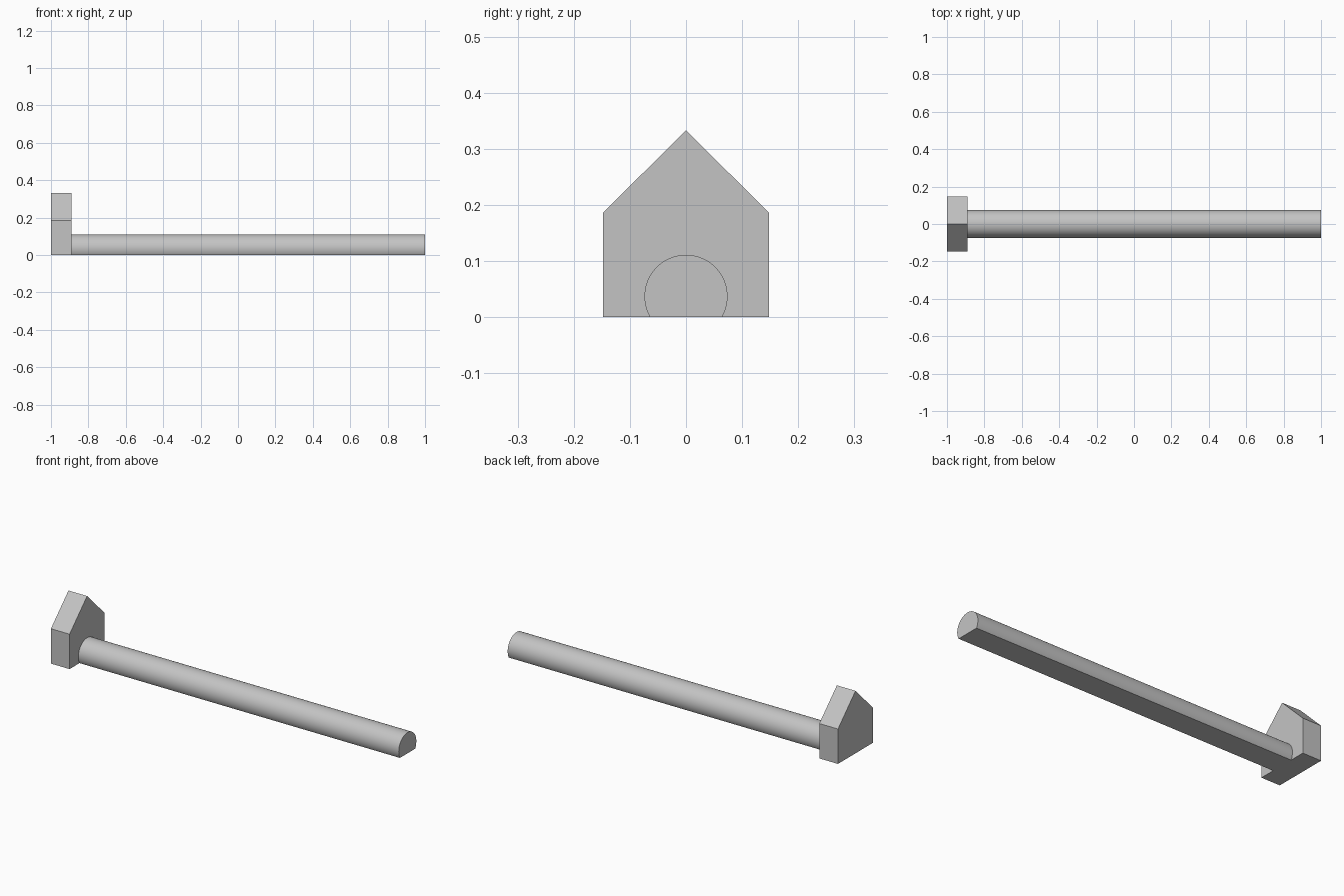
import bpy, bmesh, math

cube = bpy.data.objects.get("Cube")
if cube:
    bpy.data.objects.remove(cube, do_unlink=True)

# Single plain grey
GREY = (0.55, 0.55, 0.55, 1)
grey = bpy.data.materials.new("plain grey")
grey.use_nodes = True
grey.diffuse_color = GREY
grey.node_tree.nodes["Principled BSDF"].inputs["Base Color"].default_value = GREY


def extrude_along_x(name, profile, x0, x1):
    """Solid prism from a (y, z) outline, running from x0 to x1."""
    bm = bmesh.new()
    face = bm.faces.new([bm.verts.new((x0, y, z)) for y, z in profile])
    ext = bmesh.ops.extrude_face_region(bm, geom=[face], use_keep_orig=True)
    verts = [g for g in ext["geom"] if isinstance(g, bmesh.types.BMVert)]
    bmesh.ops.translate(bm, verts=verts, vec=(x1 - x0, 0, 0))
    bmesh.ops.recalc_face_normals(bm, faces=bm.faces)
    mesh = bpy.data.meshes.new(name)
    bm.to_mesh(mesh)
    bm.free()
    mesh.materials.append(grey)
    obj = bpy.data.objects.new(name, mesh)
    bpy.context.collection.objects.link(obj)
    return obj


# Gabled head plate at the right end
HEAD_INNER = -0.89
half, eave, ridge = 0.148, 0.186, 0.333
extrude_along_x("head_plate",
                [(-half, 0), (half, 0), (half, eave), (0, ridge), (-half, eave)],
                -1, HEAD_INNER)

# Round shaft with a flat cut along its underside
radius, centre_z, steps = 0.074, 0.037, 64
start = -math.asin(centre_z / radius)
sweep = math.pi - 2 * start
arc = [start + sweep * i / steps for i in range(steps + 1)]
shaft = extrude_along_x("shaft",
                        [(radius * math.cos(a), centre_z + radius * math.sin(a)) for a in arc],
                        HEAD_INNER, 1)

# Smooth the round side, keep the flat and ends crisp
bpy.ops.object.select_all(action="DESELECT")
shaft.select_set(True)
bpy.context.view_layer.objects.active = shaft
bpy.ops.object.shade_smooth_by_angle(angle=math.radians(30))
